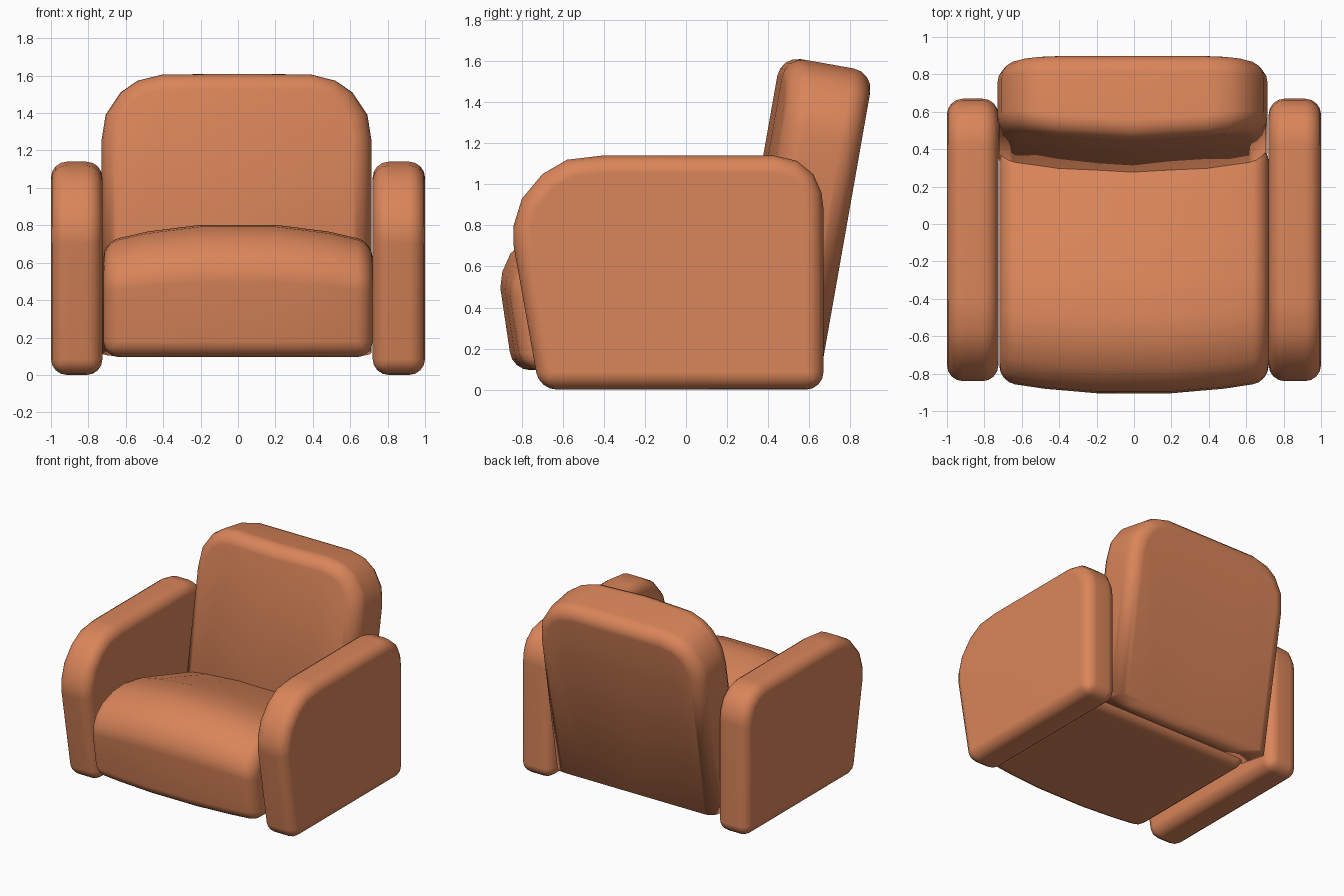
import bpy, bmesh, math
from mathutils import Vector, Matrix

if "Cube" in bpy.data.objects:
    bpy.data.objects.remove(bpy.data.objects["Cube"])

fabric = bpy.data.materials.new("orange fabric")
fabric.diffuse_color = (0.70, 0.235, 0.102, 1.0)
fabric.use_nodes = True
fabric.node_tree.nodes["Principled BSDF"].inputs["Base Color"].default_value = fabric.diffuse_color


def cushion(name, outline, axis, lo, hi, radius, cuts=(), shape=None,
            keep_sharp=None, matrix=None):
    """Extrude an outline along x or y, slice it, bulge it and round its rim."""
    bm = bmesh.new()

    def place(a, b, d):
        return (d, a, b) if axis == "x" else (a, d, b)

    face = bm.faces.new([bm.verts.new(place(a, b, lo)) for a, b in outline])
    ext = bmesh.ops.extrude_face_region(bm, geom=[face], use_keep_orig=True)
    moved = [g for g in ext["geom"] if isinstance(g, bmesh.types.BMVert)]
    bmesh.ops.translate(bm, verts=moved, vec=place(0, 0, hi - lo))
    for x in cuts:
        bmesh.ops.bisect_plane(bm, geom=bm.verts[:] + bm.edges[:] + bm.faces[:],
                               dist=1e-4, plane_co=(x, 0, 0), plane_no=(1, 0, 0))
    if shape:
        for v in bm.verts:
            v.co = shape(v.co)
    bmesh.ops.recalc_face_normals(bm, faces=bm.faces[:])
    bm.normal_update()
    rim = [e for e in bm.edges if e.calc_face_angle(0) > math.radians(35)
           and not (keep_sharp and keep_sharp(e))]
    bmesh.ops.bevel(bm, geom=rim, offset=radius, offset_type="OFFSET", segments=4,
                    profile=0.5, affect="EDGES", clamp_overlap=True)
    if matrix:
        bm.transform(matrix)
    bmesh.ops.recalc_face_normals(bm, faces=bm.faces[:])
    for f in bm.faces:
        f.smooth = True
    mesh = bpy.data.meshes.new(name)
    bm.to_mesh(mesh)
    bm.free()
    mesh.materials.append(fabric)
    obj = bpy.data.objects.new(name, mesh)
    bpy.context.collection.objects.link(obj)
    mod = obj.modifiers.new("even shading", "WEIGHTED_NORMAL")
    mod.keep_sharp = True
    return obj


# Armrests: side outline in (y, z)
arm = [(-0.715, 0), (-0.84, 0.70), (-0.84, 0.80), (-0.80, 0.93), (-0.70, 1.05),
       (-0.58, 1.12), (-0.41, 1.14), (0.43, 1.14), (0.54, 1.115), (0.62, 1.05),
       (0.66, 0.96), (0.67, 0.88), (0.67, 0)]
for name, lo, hi in (("right_armrest", 0.72, 1.0), ("left_armrest", -1.0, -0.725)):
    cushion(name, arm, "x", lo, hi, 0.085)

# Seat: side outline in (y, z), crowned across its width
seat = [(-0.85, 0.095), (-0.91, 0.50), (-0.90, 0.58), (-0.86, 0.67), (-0.77, 0.75),
        (-0.64, 0.80), (-0.50, 0.81), (-0.30, 0.775), (0.0, 0.68), (0.30, 0.575),
        (0.42, 0.53), (0.42, 0.095)]


def crown(co):
    f = (co.x / 0.72) ** 2
    return Vector((co.x, co.y + 0.065 * f * max(0, -co.y) / 0.9,
                   co.z - 0.095 * f * (co.z - 0.095) / 0.7))


cushion("seat", seat, "x", -0.72, 0.72, 0.085, (-0.48, -0.2, 0.2, 0.48), crown)

# Backrest: front outline in (x, z), front face bowed forward, leaning back
half = [(0.722, 0), (0.722, 1.12), (0.70, 1.26), (0.62, 1.38), (0.53, 1.44), (0.40, 1.47)]
back = half + [(-x, z) for x, z in reversed(half)]


def bow(co):
    if co.y < -0.2:
        x = abs(co.x)
        co.y += 0.06 * x if x <= 0.4 else 0.024 + 0.17 * (x - 0.4)
    return co


cushion("backrest", back, "y", -0.46, 0.0, 0.10, (-0.4, 0, 0.4), bow,
        keep_sharp=lambda e: all(v.co.z < 0.01 for v in e.verts),
        matrix=Matrix.Translation((-0.008, 0.66, 0.1)) @ Matrix.Rotation(math.radians(-10), 4, "X"))
